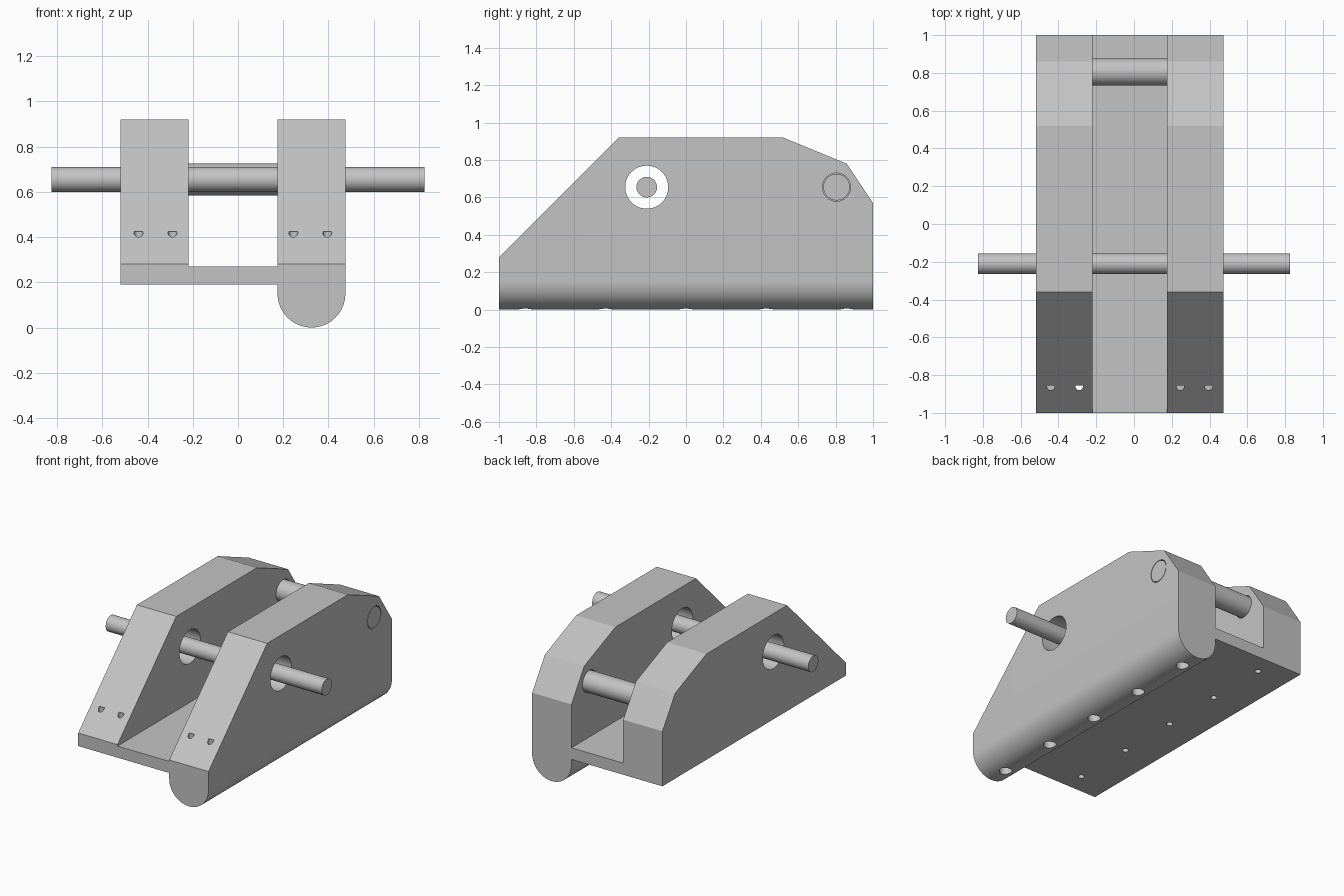
import bpy, bmesh, math
from mathutils import Matrix, Vector

cube = bpy.data.objects.get("Cube")
if cube:
    bpy.data.objects.remove(cube, do_unlink=True)

grey = bpy.data.materials.new("plain grey")
grey.use_nodes = True
COLOUR = (0.55, 0.55, 0.55, 1)
grey.diffuse_color = COLOUR
for node in grey.node_tree.nodes:
    if node.type == "BSDF_PRINCIPLED":
        node.inputs["Base Color"].default_value = COLOUR


def finish(bm, name):
    bmesh.ops.recalc_face_normals(bm, faces=bm.faces[:])
    mesh = bpy.data.meshes.new(name)
    bm.to_mesh(mesh)
    bm.free()
    mesh.materials.append(grey)
    obj = bpy.data.objects.new(name, mesh)
    bpy.context.collection.objects.link(obj)
    return obj


def rod(bm, start, end, radius, segments=48):
    """Add a closed cylinder between two points."""
    a, b = Vector(start), Vector(end)
    turn = (b - a).to_track_quat("Z", "Y").to_matrix().to_4x4()
    bmesh.ops.create_cone(bm, cap_ends=True, segments=segments,
                          radius1=radius, radius2=radius, depth=(b - a).length,
                          matrix=Matrix.Translation((a + b) / 2) @ turn)


def smooth(obj):
    bpy.ops.object.select_all(action="DESELECT")
    obj.select_set(True)
    bpy.context.view_layer.objects.active = obj
    bpy.ops.object.shade_smooth_by_angle(angle=math.radians(20))


# Channel section with a round keel under the left cheek
X0, X1, X2, X3 = -0.52, -0.22, 0.175, 0.475
TOP, FLOOR, BASE = 0.92, 0.27, 0.19
KEEL_X, KEEL_R = (X2 + X3) / 2, (X3 - X2) / 2
section = [(X0, BASE), (X0, TOP), (X1, TOP), (X1, FLOOR),
           (X2, FLOOR), (X2, TOP), (X3, TOP)]
STEPS = 32
for i in range(STEPS + 1):
    t = -math.pi * i / STEPS
    section.append((KEEL_X + KEEL_R * math.cos(t), KEEL_R + KEEL_R * math.sin(t)))
section.append((X2, BASE))

bm = bmesh.new()
face = bm.faces.new([bm.verts.new((x, -1, z)) for x, z in section])
moved = bmesh.ops.extrude_face_region(bm, geom=[face], use_keep_orig=True)["geom"]
bmesh.ops.translate(bm, vec=(0, 2, 0),
                    verts=[g for g in moved if isinstance(g, bmesh.types.BMVert)])
bmesh.ops.recalc_face_normals(bm, faces=bm.faces[:])

# Sloping ends of both cheeks
for (y1, z1), (y2, z2) in [((-1, 0.28), (-0.36, TOP)),
                           ((0.52, TOP), (0.86, 0.78)),
                           ((0.86, 0.78), (1, 0.57))]:
    cut = bmesh.ops.bisect_plane(bm, geom=bm.verts[:] + bm.edges[:] + bm.faces[:],
                                 dist=1e-5, plane_co=(0, y1, z1),
                                 plane_no=(0, z1 - z2, y2 - y1), clear_outer=True)
    bmesh.ops.holes_fill(bm, edges=[e for e in bm.edges if e.is_boundary], sides=0)
body = finish(bm, "channel_body")

# Bores: axle, rear pin, blind screw holes and the row under the keel
AXLE_Y, PIN_Y, PIVOT_Z = -0.21, 0.805, 0.655
bm = bmesh.new()
rod(bm, (-0.7, AXLE_Y, PIVOT_Z), (0.7, AXLE_Y, PIVOT_Z), 0.115)
rod(bm, (-0.37, PIN_Y, PIVOT_Z), (0.7, PIN_Y, PIVOT_Z), 0.075)
for i in range(5):
    y = -0.86 + 0.43 * i
    rod(bm, (-0.29, y, 0.1), (-0.29, y, 0.425), 0.02, 24)
    rod(bm, (KEEL_X, y, -0.1), (KEEL_X, y, 0.1), 0.04, 32)
for x in (-0.44, 0.245, 0.395):
    rod(bm, (x, -0.86, 0.3), (x, -0.86, 0.425), 0.02, 24)
cutter = finish(bm, "bore_cutter")
cutter.hide_render = True

drill = body.modifiers.new("bores", "BOOLEAN")
drill.operation = "DIFFERENCE"
drill.solver = "EXACT"
drill.object = cutter
bpy.context.view_layer.objects.active = body
bpy.ops.object.modifier_apply(modifier=drill.name)
bpy.data.objects.remove(cutter, do_unlink=True)
smooth(body)

# Long axle and the flush rear pin
for name, y, left, right, radius in [("axle", AXLE_Y, -0.825, 0.825, 0.055),
                                     ("rear_pin", PIN_Y, -0.37, X3, 0.071)]:
    bm = bmesh.new()
    rod(bm, (left, y, PIVOT_Z), (right, y, PIVOT_Z), radius)
    smooth(finish(bm, name))
